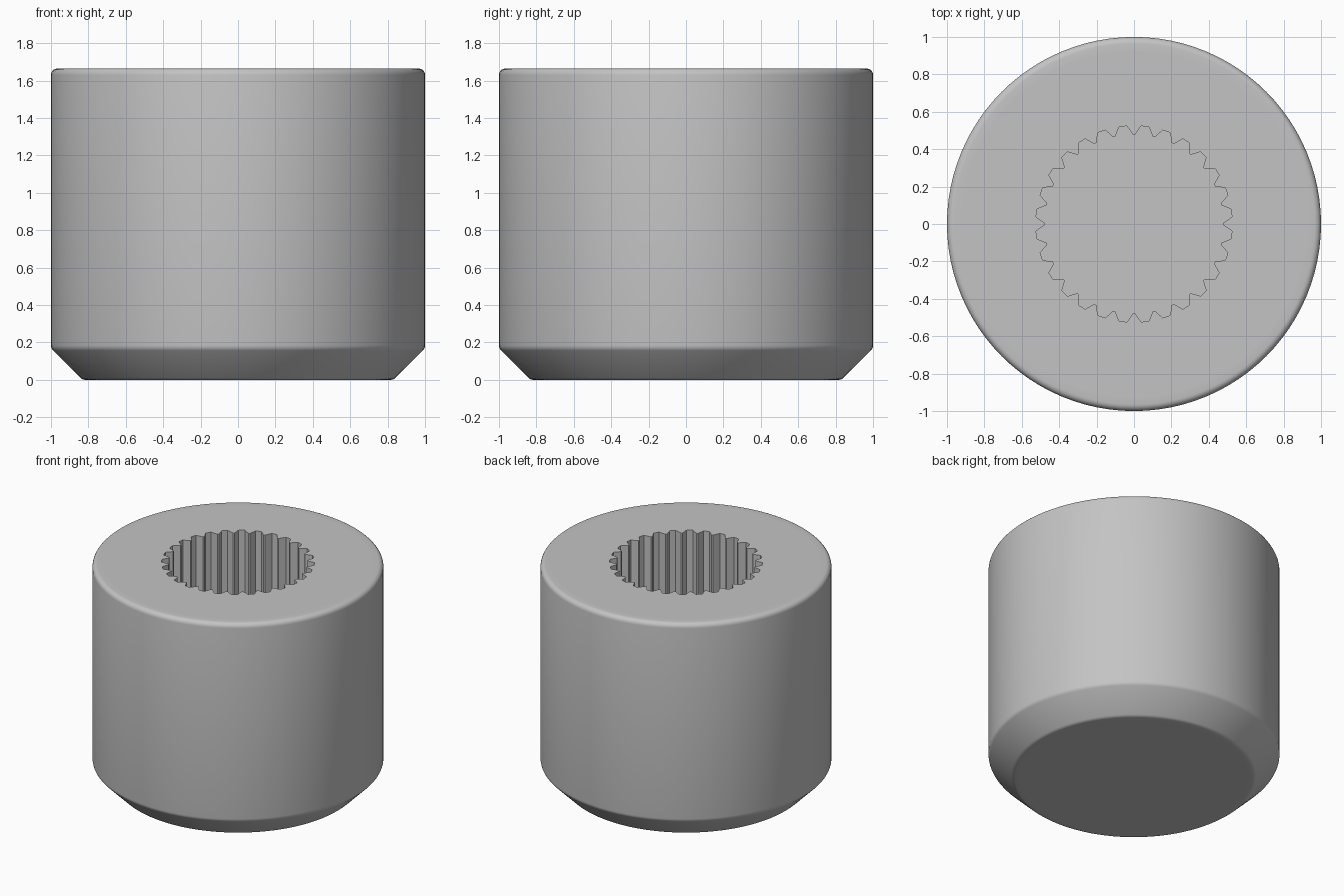
import bpy, bmesh, math

cube = bpy.data.objects.get("Cube")
if cube:
    bpy.data.objects.remove(cube)

HEIGHT = 1.665
SEGMENTS = 96
TEETH = 28
HOLE_FLOOR = 0.6

grey = bpy.data.materials.new("satin grey")
grey.use_nodes = True
colour = (0.55, 0.55, 0.55, 1)
grey.diffuse_color = colour
grey.node_tree.nodes["Principled BSDF"].inputs["Base Color"].default_value = colour


def arc(cx, cz, radius, start, end, steps=4):
    """Points of a rounded corner in the profile, angles in degrees."""
    angles = [math.radians(start + (end - start) * i / steps) for i in range(steps + 1)]
    return [(cx + radius * math.cos(a), cz + radius * math.sin(a)) for a in angles]


def add_loop(bm, points):
    return [bm.verts.new(p) for p in points]


def join_loops(bm, lower, upper):
    n = len(lower)
    for i in range(n):
        j = (i + 1) % n
        bm.faces.new((lower[i], lower[j], upper[j], upper[i]))


def loop_edges(bm, loop):
    return [bm.edges.get((loop[i - 1], loop[i])) or bm.edges.new((loop[i - 1], loop[i]))
            for i in range(len(loop))]


bm = bmesh.new()

# Turned outer body: flat base, bevelled foot, straight side, rounded rim
profile = [(0.78, 0)]
profile += arc(0.815, 0.04, 0.04, -90, -45, 3)
profile += arc(0.96, 0.185, 0.04, -45, 0, 3)
profile += arc(0.965, HEIGHT - 0.035, 0.035, 0, 90, 5)
profile.append((0.92, HEIGHT))
rings = []
for r, z in profile:
    rings.append(add_loop(bm, [(r * math.cos(math.tau * i / SEGMENTS),
                                r * math.sin(math.tau * i / SEGMENTS), z)
                               for i in range(SEGMENTS)]))
for lower, upper in zip(rings, rings[1:]):
    join_loops(bm, lower, upper)
bm.faces.new(rings[0][::-1])

# Splined socket: narrow inward teeth between flat-bottomed grooves
outline = []
for t in range(TEETH):
    centre = math.tau * t / TEETH
    for radius, offset in ((0.478, -0.006), (0.478, 0.006), (0.525, 0.038), (0.525, 0.08)):
        a = centre + offset / radius
        outline.append((radius * math.cos(a), radius * math.sin(a)))
mouth = add_loop(bm, [(x, y, HEIGHT) for x, y in outline])
floor = add_loop(bm, [(x, y, HOLE_FLOOR) for x, y in outline])
join_loops(bm, mouth, floor)
bm.faces.new(floor)

# Flat top face around the socket
bmesh.ops.triangle_fill(bm, use_beauty=True, normal=(0, 0, 1),
                        edges=loop_edges(bm, rings[-1]) + loop_edges(bm, mouth))
bmesh.ops.recalc_face_normals(bm, faces=bm.faces)

mesh = bpy.data.meshes.new("splined_knob")
bm.to_mesh(mesh)
bm.free()
mesh.materials.append(grey)
knob = bpy.data.objects.new("splined_knob", mesh)
bpy.context.collection.objects.link(knob)

bpy.ops.object.select_all(action='DESELECT')
knob.select_set(True)
bpy.context.view_layer.objects.active = knob
bpy.ops.object.shade_smooth_by_angle(angle=math.radians(30))
